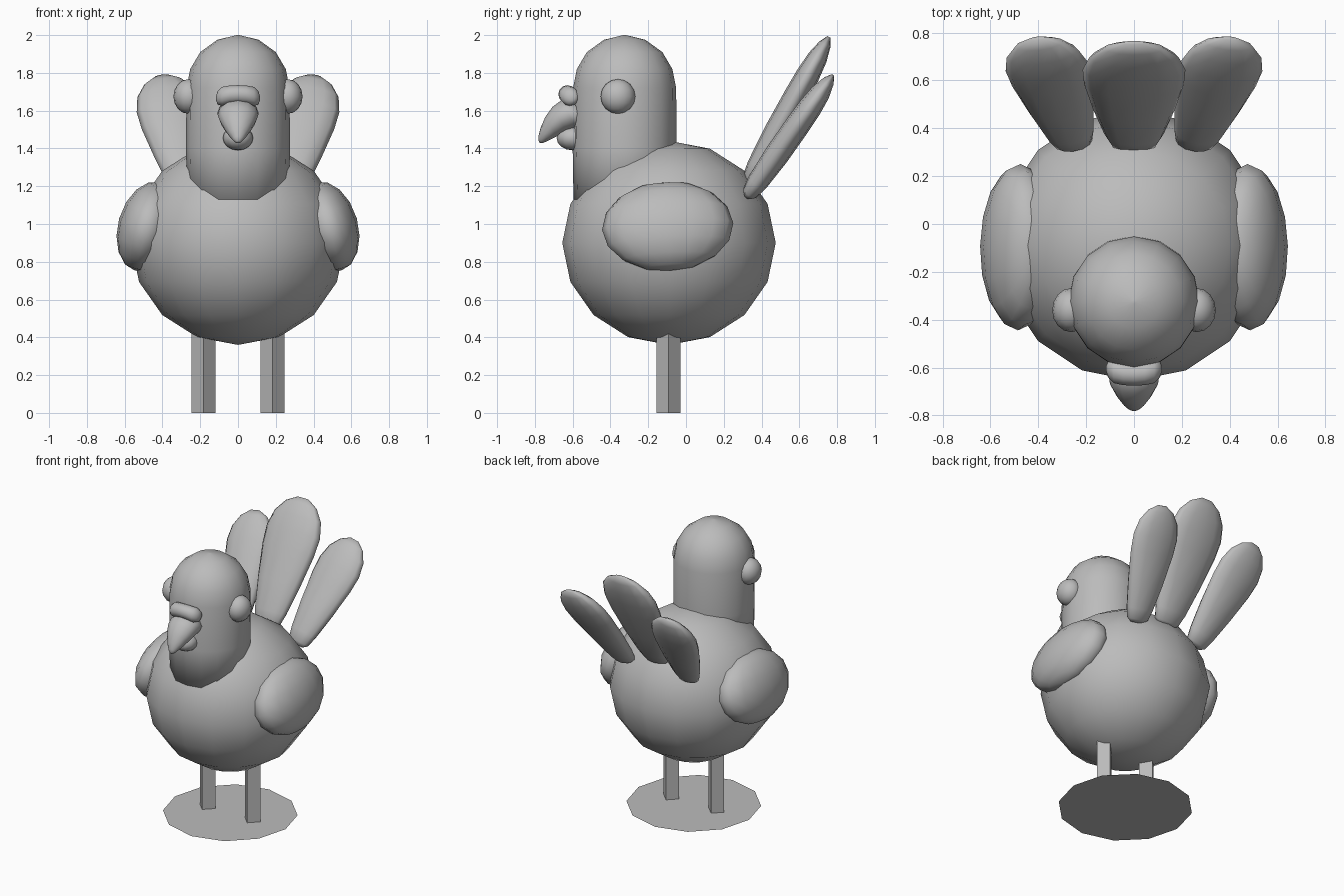
import bpy
import bmesh
import math
from mathutils import Vector, Matrix

cube = bpy.data.objects.get("Cube")
if cube:
    bpy.data.objects.remove(cube, do_unlink=True)

GREY = (0.5, 0.5, 0.5, 1.0)
grey = bpy.data.materials.new("plain_grey")
grey.use_nodes = True
grey.diffuse_color = GREY
grey.node_tree.nodes["Principled BSDF"].inputs["Base Color"].default_value = GREY


def finish(name, bm, smooth=True):
    """Turn a bmesh into a named, coloured object."""
    bmesh.ops.recalc_face_normals(bm, faces=bm.faces)
    mesh = bpy.data.meshes.new(name)
    bm.to_mesh(mesh)
    bm.free()
    mesh.materials.append(grey)
    for poly in mesh.polygons:
        poly.use_smooth = smooth
    obj = bpy.data.objects.new(name, mesh)
    bpy.context.collection.objects.link(obj)
    return obj


def ellipsoid(name, centre, radii, segments=16, rings=8, turn=None):
    bm = bmesh.new()
    bmesh.ops.create_uvsphere(bm, u_segments=segments, v_segments=rings, radius=1)
    matrix = Matrix.Translation(centre) @ (turn or Matrix()) @ Matrix.Diagonal((*radii, 1))
    bmesh.ops.transform(bm, matrix=matrix, verts=bm.verts)
    return finish(name, bm)


def loft(name, sections, sides=12):
    """Skin elliptical sections: (centre, half-width vector, half-depth vector)."""
    bm = bmesh.new()
    rings = []
    for centre, u, v in sections:
        angles = [math.tau * i / sides for i in range(sides)]
        rings.append([bm.verts.new(centre + u * math.cos(a) + v * math.sin(a)) for a in angles])
    for low, high in zip(rings, rings[1:]):
        for i in range(sides):
            j = (i + 1) % sides
            bm.faces.new((low[i], low[j], high[j], high[i]))
    bm.faces.new(rings[0][::-1])
    bm.faces.new(rings[-1])
    return finish(name, bm)


def feather(name, base, tip, width, depth=0.066):
    """Paddle-shaped tail feather, widest towards the tip."""
    base, tip = Vector(base), Vector(tip)
    along = (tip - base).normalized()
    normal = along.cross(Vector((1, 0, 0))).normalized()
    side = normal.cross(along).normalized()
    # position along the feather, share of width, share of depth
    shape = [(0, .28, .3), (.03, .46, .65), (.12, .58, .85), (.35, .79, 1),
             (.6, .97, 1), (.74, 1, .95), (.86, .87, .8), (.95, .58, .5), (1, .2, .15)]
    loft(name, [(base.lerp(tip, t), side * width * w, normal * depth * d)
                for t, w, d in shape])


# Round body
ellipsoid("body", (0, -.09, .9), (.567, .565, .54))

# Domed head and neck
X, Y, Z = Vector((1, 0, 0)), Vector((0, 1, 0)), Vector((0, 0, 1))
head_profile = [(1.1, .27), (1.4, .275), (1.72, .273), (1.82, .253),
                (1.91, .2), (1.975, .11), (2.0, .008)]
loft("head", [(Vector((0, -.325, z)), X * r, Y * r) for z, r in head_profile], 16)

# Eyes and wings on both sides
for label, s in (("left", 1), ("right", -1)):
    ellipsoid(label + "_eye", (s * .262, -.36, 1.675), (.08, .092, .092))
    tilt = Matrix.Rotation(s * math.radians(-16), 4, "Y") @ Matrix.Rotation(math.radians(3), 4, "X")
    ellipsoid(label + "_wing", (s * .48, -.097, .987), (.155, .348, .243), turn=tilt)

# Upper beak curving down to a blunt tip
beak = [(-.56, 1.585, .11, .085), (-.62, 1.58, .108, .085), (-.67, 1.555, .1, .075),
        (-.715, 1.515, .075, .06), (-.75, 1.475, .047, .04), (-.77, 1.447, .025, .022),
        (-.778, 1.436, .008, .008)]
beak_up = Vector((0, -.5, .86))
loft("upper_beak", [(Vector((0, y, z)), X * w, beak_up * d) for y, z, w, d in beak])

# Lower beak tucked underneath
ellipsoid("lower_beak", (0, -.6, 1.455), (.08, .085, .065), 12, 8)

# Swollen pad above the beak, drooping at both ends
pad = [(-.116, .012), (-.108, .035), (-.085, .05), (-.045, .049), (0, .048),
       (.045, .049), (.085, .05), (.108, .035), (.116, .012)]
loft("beak_pad", [(Vector((x, -.628 + 1.8 * x * x, 1.687 - 1.6 * x * x)), Y * r, Z * r)
                  for x, r in pad], 12)

# Tail fan
feather("middle_tail_feather", (0, .325, 1.21), (0, .757, 1.99), .215)
for label, s in (("left", 1), ("right", -1)):
    feather(label + "_tail_feather", (s * .25, .325, 1.145), (s * .405, .775, 1.785), .175)

# Square legs set cornerwise
for label, s in (("left", 1), ("right", -1)):
    bm = bmesh.new()
    bmesh.ops.create_cone(bm, cap_ends=True, segments=4, radius1=.063, radius2=.063, depth=.44,
                          matrix=Matrix.Translation((s * .183, -.092, .22)))
    finish(label + "_leg", bm, smooth=False)

# Flat ground disc under the feet
bm = bmesh.new()
bmesh.ops.create_circle(bm, cap_ends=True, segments=12, radius=.45,
                        matrix=Matrix.Translation((0, -.09, 0)))
disc = finish("base_disc", bm, smooth=False)
if disc.data.polygons[0].normal.z < 0:
    disc.data.flip_normals()
